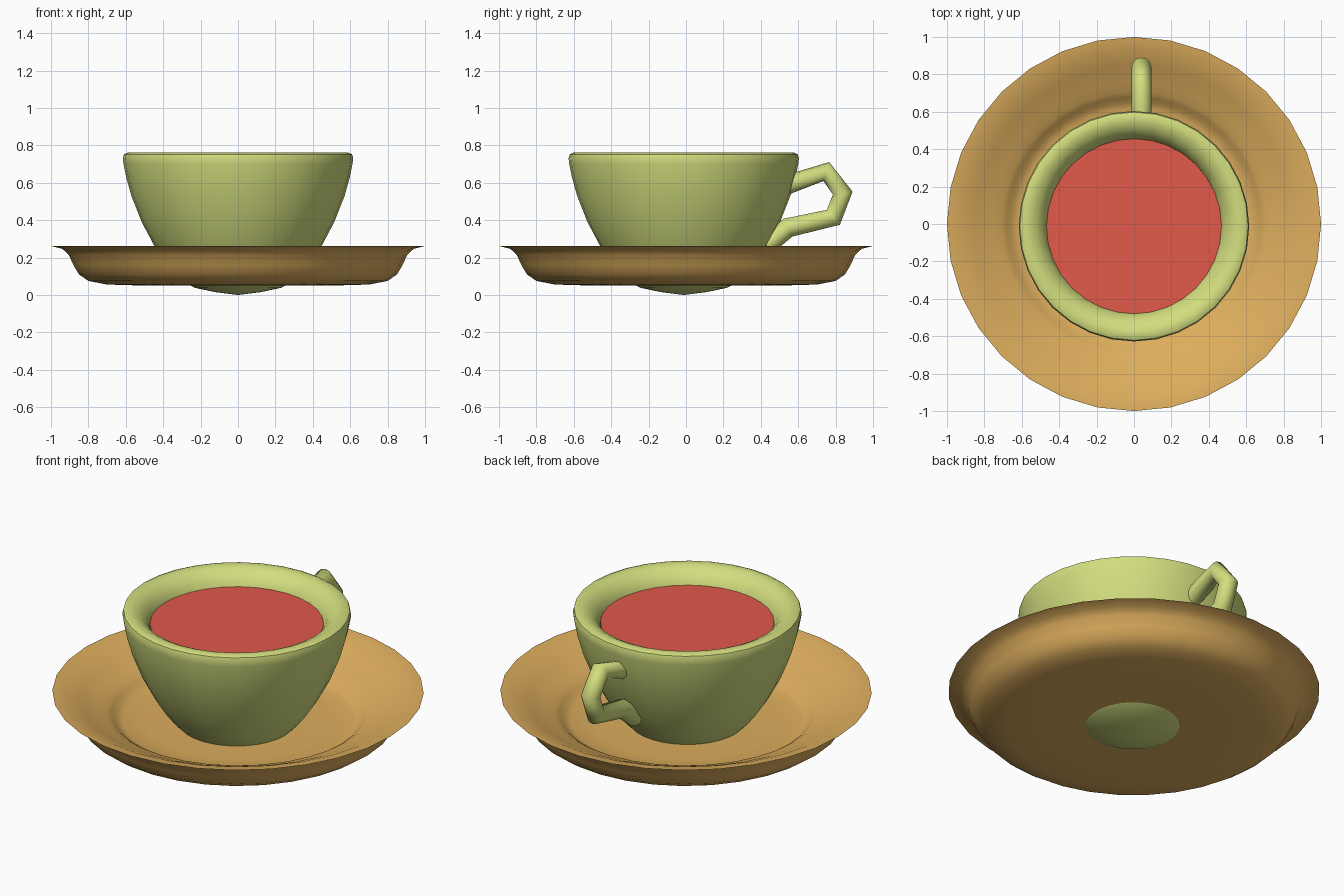
import bpy, bmesh
from math import sin, cos, pi, radians

if "Cube" in bpy.data.objects:
    bpy.data.objects.remove(bpy.data.objects["Cube"])

SEG = 32
CUP_Y = -0.012


def material(name, rgb):
    m = bpy.data.materials.new(name)
    m.diffuse_color = (*rgb, 1)
    m.use_nodes = True
    m.node_tree.nodes["Principled BSDF"].inputs["Base Color"].default_value = m.diffuse_color
    return m


def lathe(name, profile, mat, y=0.0, angle=50):
    """Revolve (radius, z) points around z; zero radius gives a pole."""
    bm = bmesh.new()
    rings = []
    for r, z in profile:
        n = SEG if r > 0 else 1
        rings.append([bm.verts.new((r * sin(2 * pi * i / SEG),
                                    r * cos(2 * pi * i / SEG), z)) for i in range(n)])
    for a, b in zip(rings, rings[1:]):
        for i in range(SEG):
            j = (i + 1) % SEG
            quad = [a[i % len(a)], a[j % len(a)], b[j % len(b)], b[i % len(b)]]
            bm.faces.new(list(dict.fromkeys(quad)))
    bmesh.ops.recalc_face_normals(bm, faces=bm.faces)
    if len(profile) == 2 and bm.faces[:][0].normal.z < 0:
        bmesh.ops.reverse_faces(bm, faces=bm.faces)
    me = bpy.data.meshes.new(name)
    bm.to_mesh(me)
    bm.free()
    ob = bpy.data.objects.new(name, me)
    ob.location.y = y
    bpy.context.collection.objects.link(ob)
    me.materials.append(mat)
    bpy.ops.object.select_all(action='DESELECT')
    ob.select_set(True)
    bpy.context.view_layer.objects.active = ob
    bpy.ops.object.shade_smooth_by_angle(angle=radians(angle))
    return ob


green = material("green_glaze", (0.65, 0.73, 0.21))
tan = material("tan_glaze", (0.72, 0.42, 0.11))
red = material("red_tea", (0.75, 0.10, 0.07))

# Saucer: underside, thin rim, sloping border, step down to the well
lathe("saucer", [
    (0, 0.05), (0.5, 0.05), (0.70, 0.056), (0.80, 0.075), (0.85, 0.11),
    (0.88, 0.16), (0.905, 0.215), (0.94, 0.247), (1.0, 0.262),
    (0.94, 0.255), (0.85, 0.215), (0.76, 0.172), (0.71, 0.155), (0.68, 0.135),
    (0.655, 0.11), (0.62, 0.097), (0.5, 0.092), (0, 0.09)], tan)

# Cup: rounded foot, flared wall, thick rolled lip, inner bowl
lathe("cup", [
    (0, 0), (0.12, 0.015), (0.23, 0.038), (0.30, 0.075), (0.35, 0.125),
    (0.40, 0.19), (0.446, 0.26), (0.515, 0.39), (0.57, 0.53), (0.598, 0.63),
    (0.612, 0.70), (0.616, 0.73), (0.61, 0.752), (0.59, 0.761),
    (0.555, 0.757), (0.52, 0.74), (0.49, 0.71), (0.47, 0.672),
    (0.44, 0.55), (0.38, 0.36), (0.28, 0.20), (0.15, 0.13), (0, 0.12)], green, CUP_Y)

# Tea surface
lathe("tea", [(0.468, 0.673), (0, 0.673)], red, CUP_Y)

# Handle: round tube along an angular path
path = [(0.50, 0.575), (0.75, 0.66), (0.838, 0.545), (0.788, 0.415),
        (0.545, 0.36), (0.43, 0.265)]
curve = bpy.data.curves.new("handle", 'CURVE')
curve.dimensions = '3D'
curve.bevel_depth = 0.053
curve.bevel_resolution = 4
curve.use_fill_caps = True
spline = curve.splines.new('POLY')
spline.points.add(len(path) - 1)
for p, (y, z) in zip(spline.points, path):
    p.co = (0.04, y, z, 1)
spline.use_smooth = True
curve.materials.append(green)
bpy.context.collection.objects.link(bpy.data.objects.new("handle", curve))
